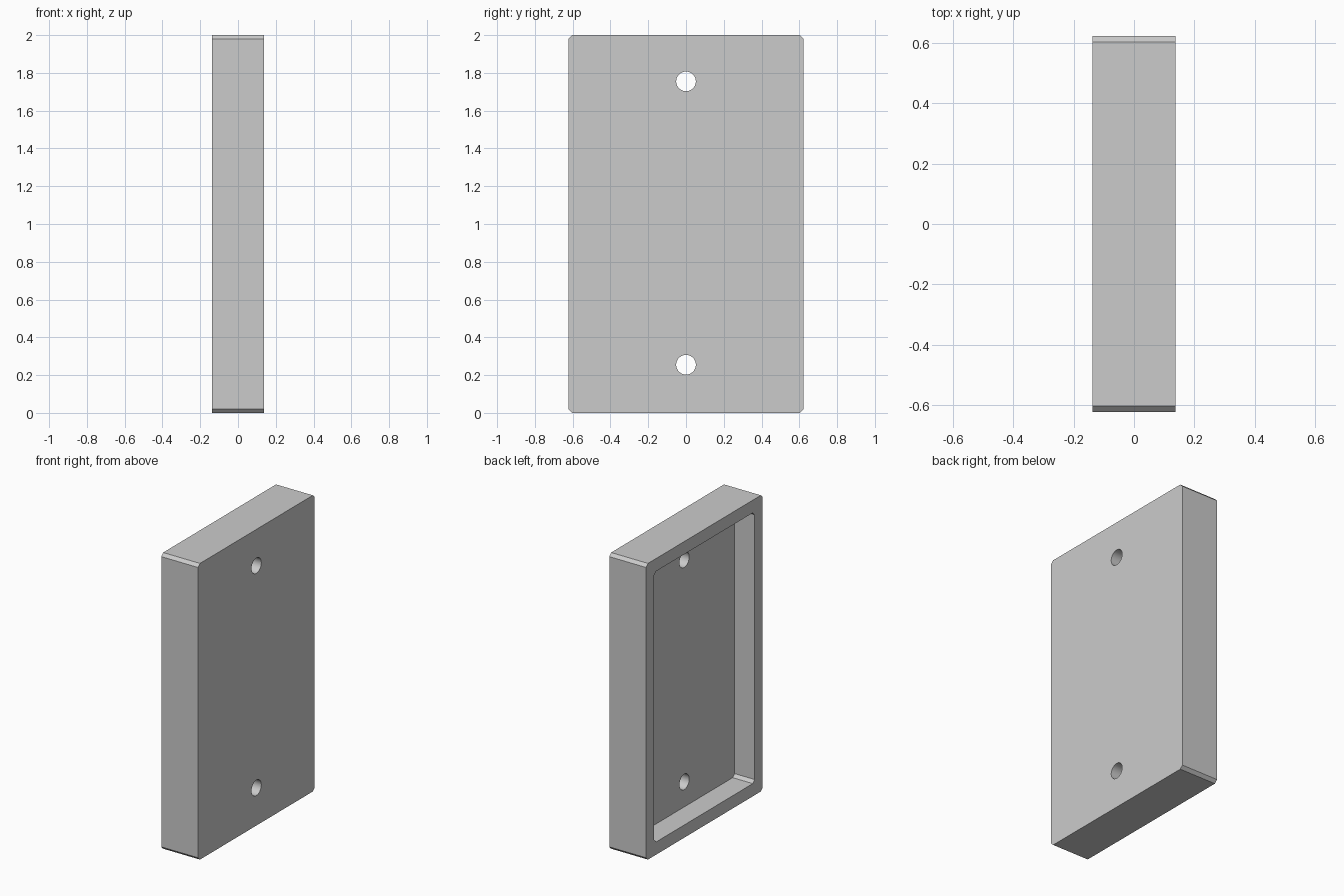
import bpy
import bmesh
from math import pi, radians
from mathutils import Matrix

cube = bpy.data.objects.get("Cube")
if cube:
    bpy.data.objects.remove(cube, do_unlink=True)

HALF_X, HALF_Y, HEIGHT = 0.1375, 0.622, 2.0
RIM, CHAMFER, PLATE = 0.086, 0.02, 0.125
MID = HEIGHT / 2

grey = bpy.data.materials.new("plain grey")
grey.use_nodes = True
colour = (0.6, 0.6, 0.6, 1)
grey.diffuse_color = colour
grey.node_tree.nodes["Principled BSDF"].inputs["Base Color"].default_value = colour


def make_object(name, bm):
    bmesh.ops.recalc_face_normals(bm, faces=bm.faces)
    mesh = bpy.data.meshes.new(name)
    bm.to_mesh(mesh)
    bm.free()
    mesh.materials.append(grey)
    ob = bpy.data.objects.new(name, mesh)
    bpy.context.collection.objects.link(ob)
    return ob


def chamfered_slab(name, x0, x1, half_y, half_z):
    """Slab lying in the YZ plane with its four corners cut off."""
    y, z, c = half_y, half_z, CHAMFER
    corners = [(y, z - c), (y - c, z), (c - y, z), (-y, z - c),
               (-y, c - z), (c - y, -z), (y - c, -z), (y, c - z)]
    bm = bmesh.new()
    face = bm.faces.new([bm.verts.new((x0, a, b + MID)) for a, b in corners])
    new = bmesh.ops.extrude_face_region(bm, geom=[face])["geom"]
    verts = [v for v in new if isinstance(v, bmesh.types.BMVert)]
    bmesh.ops.translate(bm, verts=verts, vec=(x1 - x0, 0, 0))
    return make_object(name, bm)


def screw_hole(name, z):
    bm = bmesh.new()
    place = Matrix.Translation((0, 0, z)) @ Matrix.Rotation(pi / 2, 4, "Y")
    bmesh.ops.create_cone(bm, cap_ends=True, segments=48, radius1=0.052,
                          radius2=0.052, depth=1, matrix=place)
    return make_object(name, bm)


# Cover plate body: closed towards +x, hollowed from -x
cover = chamfered_slab("cover_plate", -HALF_X, HALF_X, HALF_Y, MID)

# Recess and the two screw holes
cutters = [
    chamfered_slab("recess_cutter", -HALF_X - 0.1, HALF_X - PLATE,
                   HALF_Y - RIM, MID - RIM),
    screw_hole("lower_hole_cutter", 0.255),
    screw_hole("upper_hole_cutter", 1.755),
]
bpy.context.view_layer.objects.active = cover
for cutter in cutters:
    cutter.hide_render = True
    cut = cover.modifiers.new(cutter.name, "BOOLEAN")
    cut.operation = "DIFFERENCE"
    cut.solver = "EXACT"
    cut.object = cutter
    bpy.ops.object.modifier_apply(modifier=cut.name)
    bpy.data.objects.remove(cutter, do_unlink=True)

# Smooth hole walls, crisp edges elsewhere
bpy.ops.object.select_all(action="DESELECT")
cover.select_set(True)
bpy.ops.object.shade_smooth_by_angle(angle=radians(30))
